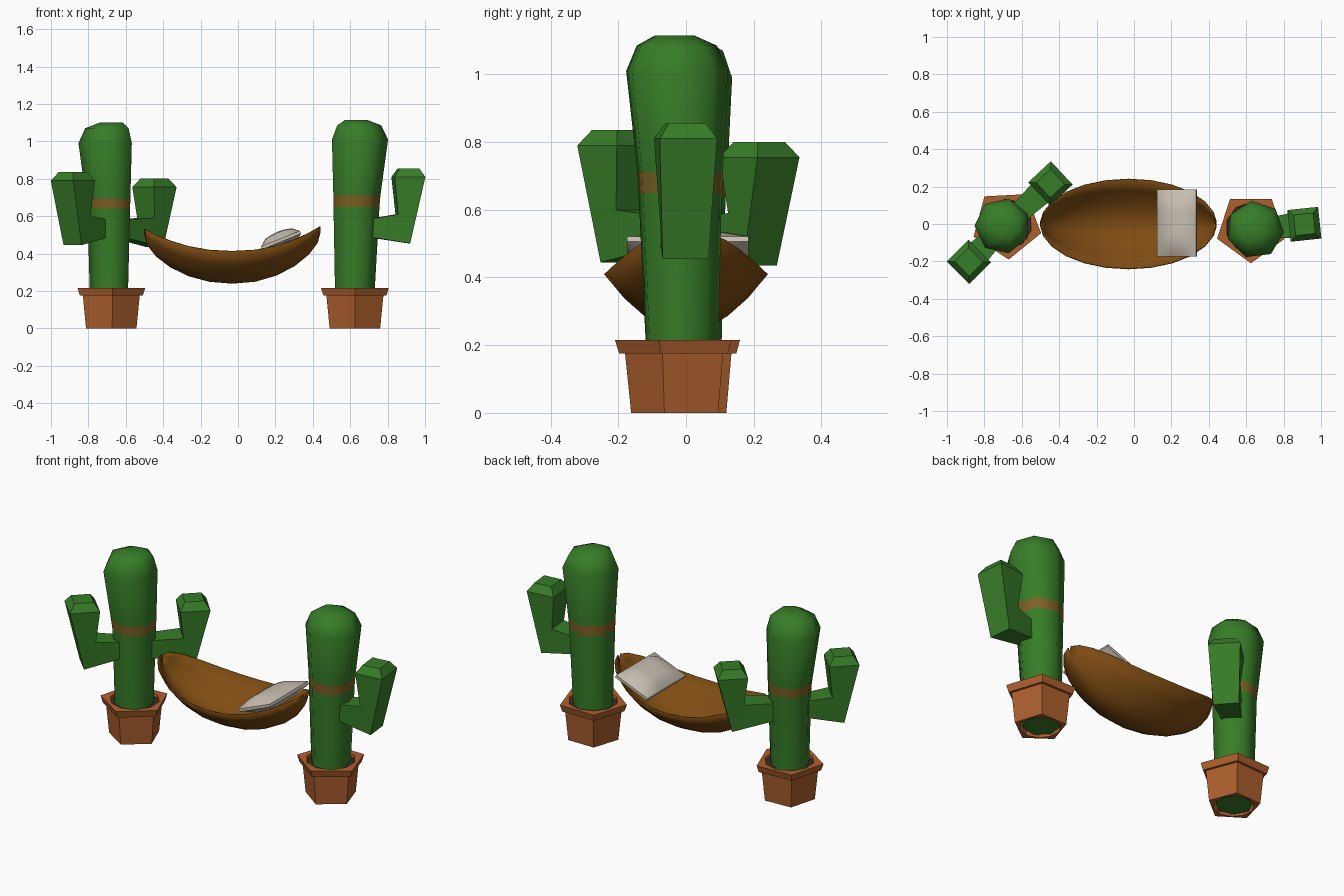
import bpy, math
from mathutils import Vector, Matrix

if "Cube" in bpy.data.objects:
    bpy.data.objects.remove(bpy.data.objects["Cube"])


def mat(name, r, g, b):
    m = bpy.data.materials.new(name)
    m.diffuse_color = (r, g, b, 1)
    m.use_nodes = True
    m.node_tree.nodes["Principled BSDF"].inputs["Base Color"].default_value = m.diffuse_color
    return m


GREEN = mat("cactus green", 0.038, 0.205, 0.021)
BAND = mat("strap tan", 0.205, 0.12, 0.018)
CLAY = mat("terracotta", 0.42, 0.115, 0.027)
SOIL = mat("dark soil", 0.045, 0.024, 0.017)
CLOTH = mat("hammock brown", 0.21, 0.072, 0.006)
LINEN = mat("pillow linen", 0.58, 0.52, 0.44)


def make(name, verts, faces, mats, angle=None):
    me = bpy.data.meshes.new(name)
    me.from_pydata([tuple(v) for v in verts], [], faces)
    me.validate()
    for m in mats:
        me.materials.append(m)
    ob = bpy.data.objects.new(name, me)
    bpy.context.collection.objects.link(ob)
    bpy.ops.object.select_all(action='DESELECT')
    ob.select_set(True)
    bpy.context.view_layer.objects.active = ob
    bpy.ops.object.mode_set(mode='EDIT')
    bpy.ops.mesh.select_all(action='SELECT')
    bpy.ops.mesh.normals_make_consistent(inside=False)
    bpy.ops.object.mode_set(mode='OBJECT')
    if angle:
        bpy.ops.object.shade_smooth_by_angle(angle=math.radians(angle))
    return ob


def loft(name, rings, mats, angle=None, caps=(True, True), close=False):
    """Skin a list of equal-length vertex rings."""
    n, k = len(rings[0]), len(rings)
    verts = [v for r in rings for v in r]
    faces = [(i * n + j, i * n + (j + 1) % n, (i + 1) % k * n + (j + 1) % n, (i + 1) % k * n + j)
             for i in range(k if close else k - 1) for j in range(n)]
    if caps[0]:
        faces.append(tuple(range(n))[::-1])
    if caps[1]:
        faces.append(tuple(range((k - 1) * n, k * n)))
    return make(name, verts, faces, mats, angle)


def ring(cx, cy, z, r, n, a0):
    return [Vector((cx + r * math.cos(a0 + 2 * math.pi * i / n),
                    cy + r * math.sin(a0 + 2 * math.pi * i / n), z)) for i in range(n)]


# five-sided pot with a lip and a round opening
def pot(side, cx, cy, a0):
    def penta(r, z):
        pts = []
        for i in range(10):
            q = r * (1 if i % 2 == 0 else math.cos(math.pi / 5))
            a = a0 + i * math.pi / 5
            pts.append(Vector((cx + q * math.cos(a), cy + q * math.sin(a), z)))
        return pts
    rings = [ring(cx, cy, 0, 0.108, 10, a0)]
    rings += [penta(r, z) for r, z in ((0.142, 0), (0.16, 0.175), (0.177, 0.175), (0.19, 0.215))]
    rings += [ring(cx, cy, 0.215, 0.135, 10, a0), ring(cx, cy, 0.18, 0.13, 10, a0)]
    loft(side + "_pot", rings, [CLAY], 30, (False, False), close=True)
    make(side + "_soil", ring(cx, cy, 0.197, 0.133, 10, a0), [tuple(range(10))], [SOIL])


# leaning trunk with a tied strap (ring span 2-3)
def trunk(side, rows, a0):
    ob = loft(side + "_trunk", [ring(x, y, z, r, 7, a0) for z, x, y, r in rows], [GREEN, BAND], 55)
    lo, hi = rows[2][0], rows[3][0]
    for p in ob.data.polygons:
        p.material_index = 1 if lo < p.center.z < hi else 0


# square elbow arm, lofted radially outward and then upward
def arm(name, cx, cy, deg, shift, dz, top):
    # (inner r, inner z, outer r, outer z, half width)
    rows = [(0.04, 0.58, 0.04, 0.49, 0.05), (0.21 + shift, 0.61 + dz, 0.275 + shift, 0.455 + dz, 0.068),
            (0.19 + shift, top - 0.045, 0.355 + shift, top - 0.045, 0.085),
            (0.22 + shift, top, 0.325 + shift, top, 0.055)]
    M = Matrix.Translation((cx, cy, 0)) @ Matrix.Rotation(math.radians(deg), 4, 'Z')
    rings = [[M @ Vector(v) for v in ((ri, -w, zi), (ri, w, zi), (ro, w, zo), (ro, -w, zo))]
             for ri, zi, ro, zo, w in rows]
    loft(name, rings, [GREEN], 30)


pot("left", -0.68, 0.0, math.radians(-87))
pot("right", 0.625, -0.02, math.radians(-90))
trunk("left", [(0.01, -0.685, 0, 0.10), (0.21, -0.685, 0, 0.108), (0.64, -0.685, 0, 0.12),
               (0.695, -0.688, 0, 0.125), (0.99, -0.703, -0.01, 0.15),
               (1.07, -0.695, -0.01, 0.122), (1.10, -0.675, -0.01, 0.065)], math.pi)
trunk("right", [(0.01, 0.622, -0.015, 0.10), (0.21, 0.622, -0.015, 0.11), (0.65, 0.63, -0.02, 0.127),
                (0.71, 0.632, -0.02, 0.13), (1.01, 0.648, -0.03, 0.155),
                (1.085, 0.645, -0.03, 0.122), (1.115, 0.63, -0.035, 0.06)], math.radians(97))
arm("left_cactus_front_arm", -0.69, -0.01, 225, 0.0, -0.01, 0.835)
arm("left_cactus_back_arm", -0.69, -0.01, 43, 0.06, -0.02, 0.80)
arm("right_cactus_arm", 0.64, -0.03, 6, 0.0, 0.0, 0.855)

# hammock: canoe-shaped sheet, elliptical from above
NX, NY = 12, 8
verts, faces = [], []
for i in range(NX + 1):
    t = -math.cos(math.pi * i / NX) * 0.999
    half = math.sqrt(1 - t * t)
    rim = 0.412 + (0.12 if t < 0 else 0.133) * abs(t) ** 2.2
    for j in range(NY + 1):
        s = -1 + 2 * j / NY
        verts.append((-0.03 + 0.47 * t, 0.24 * half * s, rim - 0.17 * half ** 0.6 * (1 - abs(s) ** 1.9)))
for i in range(NX):
    for j in range(NY):
        a = i * (NY + 1) + j
        faces.append((a, a + 1, a + NY + 2, a + NY + 1))
hammock = make("hammock", verts, faces, [CLOTH], 50)
sol = hammock.modifiers.new("thickness", 'SOLIDIFY')
sol.thickness = 0.006
sol.offset = 0

# pillow: puffed rectangle, tilted against the hammock end
N = 6
M = Matrix.Translation((0.23, 0.005, 0.472)) @ Matrix.Rotation(math.radians(-22), 4, 'Y')
verts, faces = [], []
for sgn in (1, -1):
    base = len(verts)
    for i in range(N + 1):
        for j in range(N + 1):
            u, v = -1 + 2 * i / N, -1 + 2 * j / N
            h = 0.008 + 0.04 * math.sqrt((1 - u * u) * (1 - v ** 4))
            verts.append(M @ Vector((0.112 * u, 0.18 * v, sgn * h)))
    for i in range(N):
        for j in range(N):
            a = base + i * (N + 1) + j
            faces.append((a, a + N + 1, a + N + 2, a + 1))
# seam joining the two halves
edge = ([j for j in range(N)] + [i * (N + 1) + N for i in range(N)]
        + [N * (N + 1) + N - j for j in range(N)] + [(N - i) * (N + 1) for i in range(N)])
off = (N + 1) ** 2
for k, a in enumerate(edge):
    b = edge[(k + 1) % len(edge)]
    faces.append((a, b, b + off, a + off))
make("pillow", verts, faces, [LINEN], 50)
